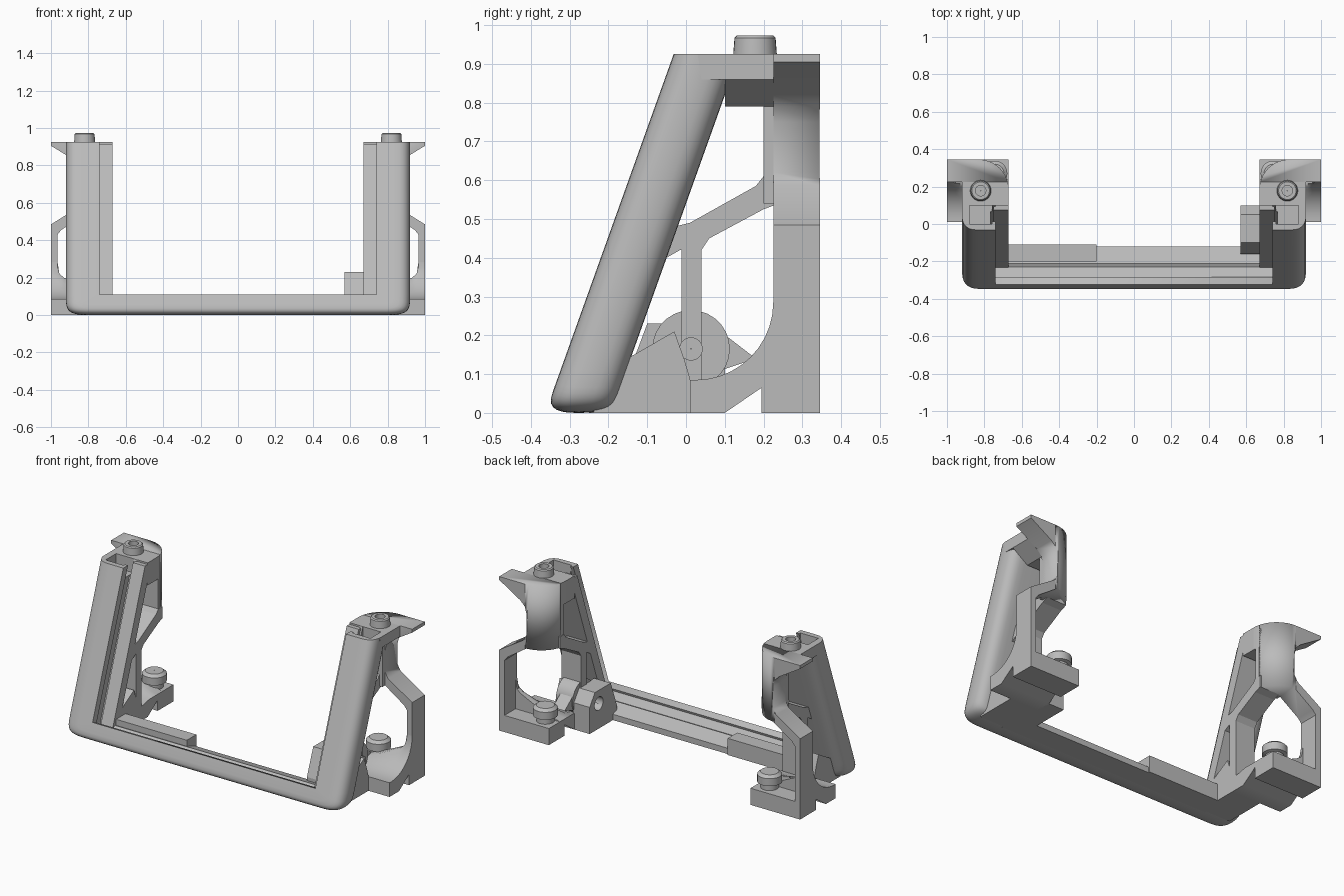
import bpy, bmesh, math
from mathutils import Vector

cube = bpy.data.objects.get("Cube")
if cube:
    bpy.data.objects.remove(cube, do_unlink=True)

grey = bpy.data.materials.new("plain grey")
grey.use_nodes = True
colour = (0.5, 0.5, 0.5, 1)
grey.diffuse_color = colour
grey.node_tree.nodes["Principled BSDF"].inputs["Base Color"].default_value = colour

SLOPE = 0.358
SIDES = (("left", 1), ("right", -1))


def lean(z):
    return -0.363 + SLOPE * z


def finish(name, bm, smooth=False):
    bmesh.ops.recalc_face_normals(bm, faces=bm.faces)
    me = bpy.data.meshes.new(name)
    bm.to_mesh(me)
    bm.free()
    me.materials.append(grey)
    ob = bpy.data.objects.new(name, me)
    bpy.context.collection.objects.link(ob)
    if smooth:
        bpy.ops.object.select_all(action="DESELECT")
        ob.select_set(True)
        bpy.context.view_layer.objects.active = ob
        bpy.ops.object.shade_smooth_by_angle(angle=math.radians(35))
    return ob


def loft(name, rings, smooth=False, closed=False):
    """Skin matching rings; cap the ends unless the loft is closed."""
    bm = bmesh.new()
    vs = [[bm.verts.new(p) for p in r] for r in rings]
    n = len(vs[0])
    pairs = list(zip(vs, vs[1:])) + ([(vs[-1], vs[0])] if closed else [])
    for a, b in pairs:
        for i in range(n):
            j = (i + 1) % n
            bm.faces.new((a[i], a[j], b[j], b[i]))
    if not closed:
        bm.faces.new(vs[0])
        bm.faces.new(vs[-1])
    return finish(name, bm, smooth)


def side_prism(name, pts, x0, x1):
    return loft(name, [[(x, y, z) for y, z in pts] for x in (x0, x1)])


def front_prism(name, pts, y0, y1, s, smooth=False):
    return loft(name, [[(s * x, y, z) for x, z in pts] for y in (y0, y1)], smooth)


def box(name, x, y, z):
    pts = [(y[0], z[0]), (y[1], z[0]), (y[1], z[1]), (y[0], z[1])]
    return side_prism(name, pts, *x)


def turned(name, origin, profile, axis="z", n=28):
    """Revolve a closed (radius, height) profile."""
    o, rings = Vector(origin), []
    for k in range(n):
        a = math.tau * k / n
        c, s = math.cos(a), math.sin(a)
        rings.append([o + (Vector((r * c, r * s, h)) if axis == "z"
                           else Vector((h, r * c, r * s))) for r, h in profile])
    return loft(name, rings, True, True)


def arc(cy, cz, r, start, end, n=10):
    angles = [math.radians(start + (end - start) * k / n) for k in range(n + 1)]
    return [(cy + r * math.cos(a), cz + r * math.sin(a)) for a in angles]


def cut(ob, cutter):
    mod = ob.modifiers.new("cut", "BOOLEAN")
    mod.operation = "DIFFERENCE"
    mod.solver = "EXACT"
    mod.object = cutter
    cutter.hide_render = True
    cutter.hide_viewport = True
    cutter.display_type = "WIRE"


# U frame: rounded grooved section swept down, across and up, leaning back,
# with the top of the bottom bar square to the leaning legs
section = [(0, 0)]
for k in range(15):
    c = math.cos(math.pi * k / 14)
    d = .5 + .5 * max(0, 1 - c * c) ** .35
    section.append((d, .085 - .085 * math.copysign(abs(c) ** .8, c)))
section += [(0, .17), (0, .13), (.15, .13), (.15, .045), (0, .045)]
path = [(1, 1, 0, True)]
for k in range(13):
    a = math.pi / 2 * k / 12
    path.append((1, math.cos(a) ** .45 if k < 12 else 0, math.sin(a) ** .45, False))
path += [(-1, u, w, top) for _, u, w, top in reversed(path)]
rings = []
for s, u, w, top in path:
    ring = []
    for d, off in section:
        x = s * (.74 + .18 * d * u)
        z = .925 if top else .11 - .11 * d * w - SLOPE * off * (1 - d)
        ring.append((x, lean(z) + off, z))
    rings.append(ring)
frame = loft("u_frame", rings, True)

# Rails along the back of the bottom bar
side_prism("back_rail", [(-.25, 0), (-.12, 0), (-.12, .035), (-.21, .067), (-.25, .05)], -.7, .7)
box("raised_rail", (-.7, -.2), (-.2, -.11), (0, .1))

# Left hinge block with its pin hole
block = side_prism("hinge_block", [(-.16, 0), (.1, 0), (.1, .16), (.05, .23),
                                   (-.1, .23), (-.16, .07)], .57, .68)
cut(block, turned("hinge_hole_cutter", (.57, .013, .15),
                  [(.001, -.02), (.04, -.02), (.04, .06), (.001, .06)], "x"))

# Left pivot boss, pin and web
turned("pivot_boss", (.73, .013, .165),
       [(.02, -.055), (.1, -.055), (.1, .055), (.02, .055)], "x")
turned("pivot_pin", (.73, .013, .165),
       [(.001, -.04), (.03, -.04), (.03, .09), (.001, .09)], "x")
side_prism("boss_web", [(.03, .09), (.18, .14), (.05, .24)], .68, .76)

for side, s in SIDES:
    # Pocket in the leg top, and the outer wall beside it
    cut(frame, box(side + "_pocket_cutter", (s * .76, s * .88), (0, .1), (.84, 1)))
    side_prism(side + "_top_wall", [(.03, .925), (.11, .925), (.11, .86), (.04, .86)],
               s * .885, s * .92)

    # Inner plate running along the leg
    side_prism(side + "_inner_plate",
               [(lean(z) + o, z) for o, z in ((.11, .01), (.17, .01), (.17, .915), (.11, .915))],
               s * .67, s * .75)

    # Back frame: wing, neck, arch and thin outer post
    back = front_prism(side + "_back_frame",
                       [(.67, .925), (1, .925), (1, .905), (.86, .82), (.83, .79), (.82, .75),
                        (.82, .62), (.84, .585), (1, .485), (1, .06), (.965, .06), (.965, .43),
                        (.945, .455), (.82, .54), (.67, .54)], .225, .345, s, True)
    neck = box(side + "_neck", (s * .67, s * .82), (.2, .24), (.54, .9))

    # Top block with tapered underside
    top_block = front_prism(side + "_top_block",
                            [(.67, .925), (.92, .925), (.92, .86), (.82, .79), (.67, .79)],
                            .1, .226, s)

    # Round the inner back corner of the upper parts
    corner = [(.64, .185), (.64, .37), (.83, .37)] + arc(.83, .185, .16, 90, 180)
    rounding = loft(side + "_corner_cutter",
                    [[(s * x, y, z) for x, y in corner] for z in (.4, 1.1)], True)
    for part in (back, neck, top_block):
        cut(part, rounding)

    # Diagonal and upright struts
    side_prism(side + "_diagonal_strut",
               [(-.03, .48), (.01, .49), (.18, .585), (.2, .61), (.24, .61), (.24, .54),
                (.2, .525), (.06, .45), (.04, .42), (-.015, .42), (-.05, .4)], s * .67, s * .8)
    box(side + "_upright_strut", (s * .67, s * .8), (-.012, .04), (.05, .47))

    # Curved lower brace, dropping from the outer post to the floor
    brace = [(.01, 0), (.1, 0), (.195, .065), (.345, .065), (.345, .1), (.24, .1),
             (.24, .285)] + arc(.025, .285, .2, 0, -90) + [(.01, .085)]
    heights = ((1, .285), (.965, .285), (.955, .22), (.93, .2), (.8, .14), (.67, .1))
    loft(side + "_curved_brace",
         [[(s * x, y, min(z, top)) for y, z in brace] for x, top in heights], True)

    # Gusset at the foot of the leg
    side_prism(side + "_gusset", [(-.24, 0), (.012, 0), (.01, .09), (-.005, .14),
                                  (-.03, .21), (-.16, .135)], s * .67, s * .86)

    # Clamp foot
    box(side + "_foot", (s * .67, s * 1), (.195, .345), (0, .066))

    # Clamp screw inside the arch, and socket screw on top
    turned(side + "_clamp_screw", (s * .745, .27, .095),
           [(.001, 0), (.05, 0), (.05, .035), (.068, .04), (.068, .085), (.05, .1), (.001, .1)])
    turned(side + "_top_screw", (s * .82, .178, .915),
           [(.001, 0), (.057, 0), (.053, .052), (.047, .058), (.028, .058), (.028, .03), (.001, .03)])
